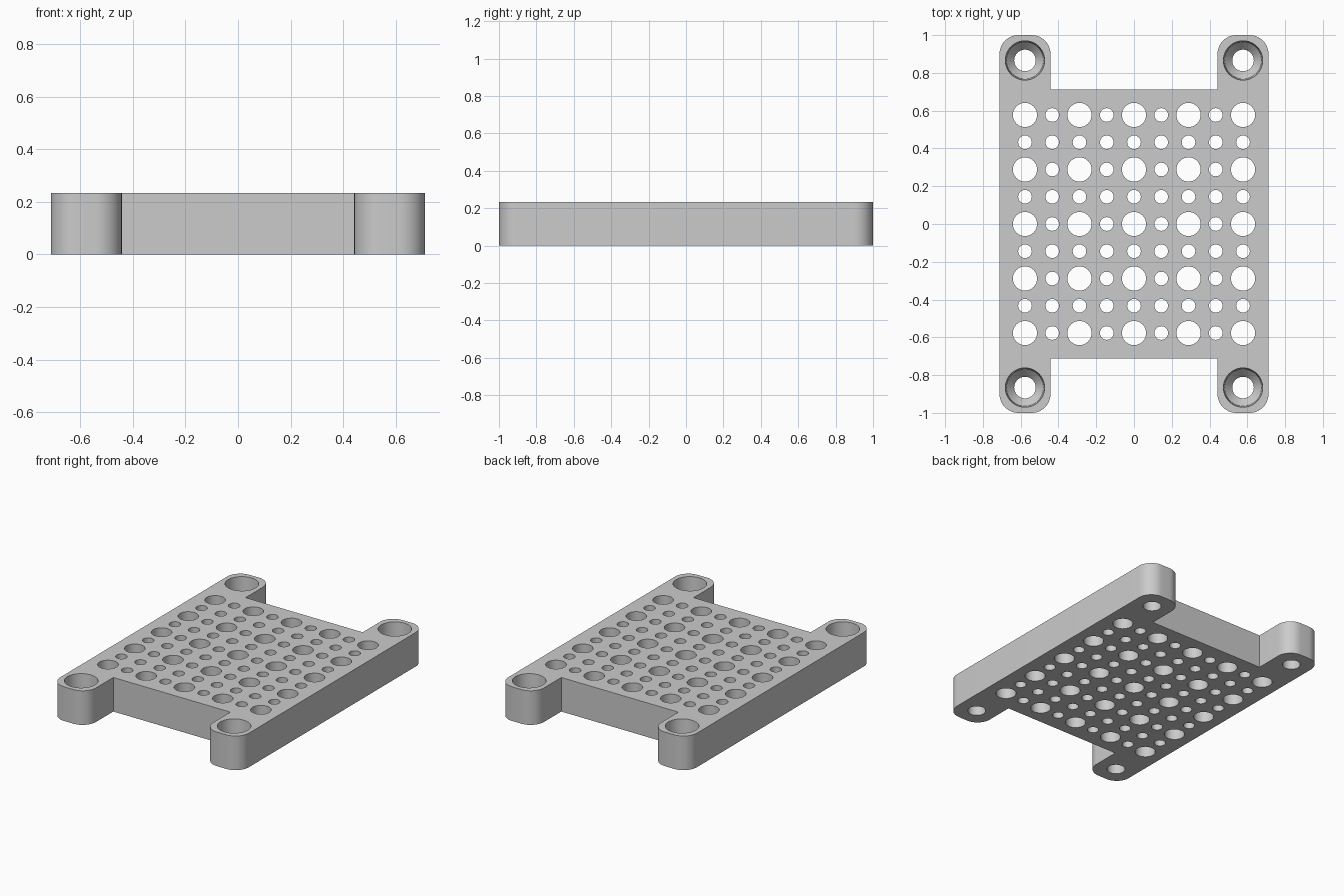
import bpy
import bmesh
from math import sin, cos, pi, radians

cube = bpy.data.objects.get("Cube")
if cube:
    bpy.data.objects.remove(cube, do_unlink=True)

HEIGHT = 0.2325
HALF_X, HALF_Y = 0.712, 1.0
BODY_Y = 0.713          # edge of the plate between the lugs
LUG_X = 0.442           # inner side of each lug
ROUND = 0.1             # lug corner radius
PITCH = 0.1443
LUG_HOLE_X, LUG_HOLE_Y = 4 * PITCH, 0.866

grey = bpy.data.materials.new("light grey")
grey.use_nodes = True
colour = (0.6, 0.6, 0.6, 1)
grey.diffuse_color = colour
grey.node_tree.nodes["Principled BSDF"].inputs["Base Color"].default_value = colour


def arc(cx, cy, start, steps=12):
    """Quarter circle of the lug radius, counter-clockwise."""
    return [(cx + ROUND * cos(start + pi / 2 * i / steps),
             cy + ROUND * sin(start + pi / 2 * i / steps)) for i in range(steps + 1)]


def add_object(name, bm):
    bmesh.ops.recalc_face_normals(bm, faces=bm.faces)
    mesh = bpy.data.meshes.new(name)
    bm.to_mesh(mesh)
    bm.free()
    mesh.materials.append(grey)
    obj = bpy.data.objects.new(name, mesh)
    bpy.context.collection.objects.link(obj)
    return obj


def add_turned(bm, x, y, profile, sides):
    """Closed solid of revolution from (radius, z) pairs."""
    rings = [[bm.verts.new((x + r * cos(2 * pi * i / sides),
                            y + r * sin(2 * pi * i / sides), z))
              for i in range(sides)] for r, z in profile]
    for low, high in zip(rings, rings[1:]):
        for i in range(sides):
            j = (i + 1) % sides
            bm.faces.new((low[i], low[j], high[j], high[i]))
    bm.faces.new(rings[0][::-1])
    bm.faces.new(rings[-1])


# Plate outline: one quarter, mirrored to all four lugs
quarter = (arc(HALF_X - ROUND, HALF_Y - ROUND, 0)
           + arc(LUG_X + ROUND, HALF_Y - ROUND, pi / 2)
           + [(LUG_X, BODY_Y)])
half = quarter + [(-x, y) for x, y in reversed(quarter)]
outline = half + [(x, -y) for x, y in reversed(half)]

bm = bmesh.new()
base = bm.faces.new([bm.verts.new((x, y, 0)) for x, y in outline])
top = bmesh.ops.extrude_face_region(bm, geom=[base])
bmesh.ops.translate(bm, vec=(0, 0, HEIGHT),
                    verts=[v for v in top["geom"] if isinstance(v, bmesh.types.BMVert)])
plate = add_object("perforated_plate", bm)

# Hole cutters: grid of large and small holes
bm = bmesh.new()
for i in range(-4, 5):
    for j in range(-4, 5):
        large = i % 2 == 0 and j % 2 == 0
        radius = 0.064 if large else 0.036
        add_turned(bm, i * PITCH, j * PITCH,
                   [(radius, -0.05), (radius, HEIGHT + 0.05)], 40 if large else 32)

# Recessed screw holes in the lugs
screw = [(0.057, -0.05), (0.057, 0.07), (0.098, 0.115),
         (0.104, HEIGHT), (0.104, HEIGHT + 0.05)]
for sx in (-1, 1):
    for sy in (-1, 1):
        add_turned(bm, sx * LUG_HOLE_X, sy * LUG_HOLE_Y, screw, 48)
cutter = add_object("hole_cutter", bm)
cutter.hide_render = True

# Cut the holes and keep only the plate
cut = plate.modifiers.new("holes", "BOOLEAN")
cut.operation = "DIFFERENCE"
cut.solver = "EXACT"
cut.object = cutter
bpy.ops.object.select_all(action="DESELECT")
plate.select_set(True)
bpy.context.view_layer.objects.active = plate
bpy.ops.object.modifier_apply(modifier=cut.name)
bpy.data.objects.remove(cutter, do_unlink=True)
bpy.ops.object.shade_smooth_by_angle(angle=radians(25))
